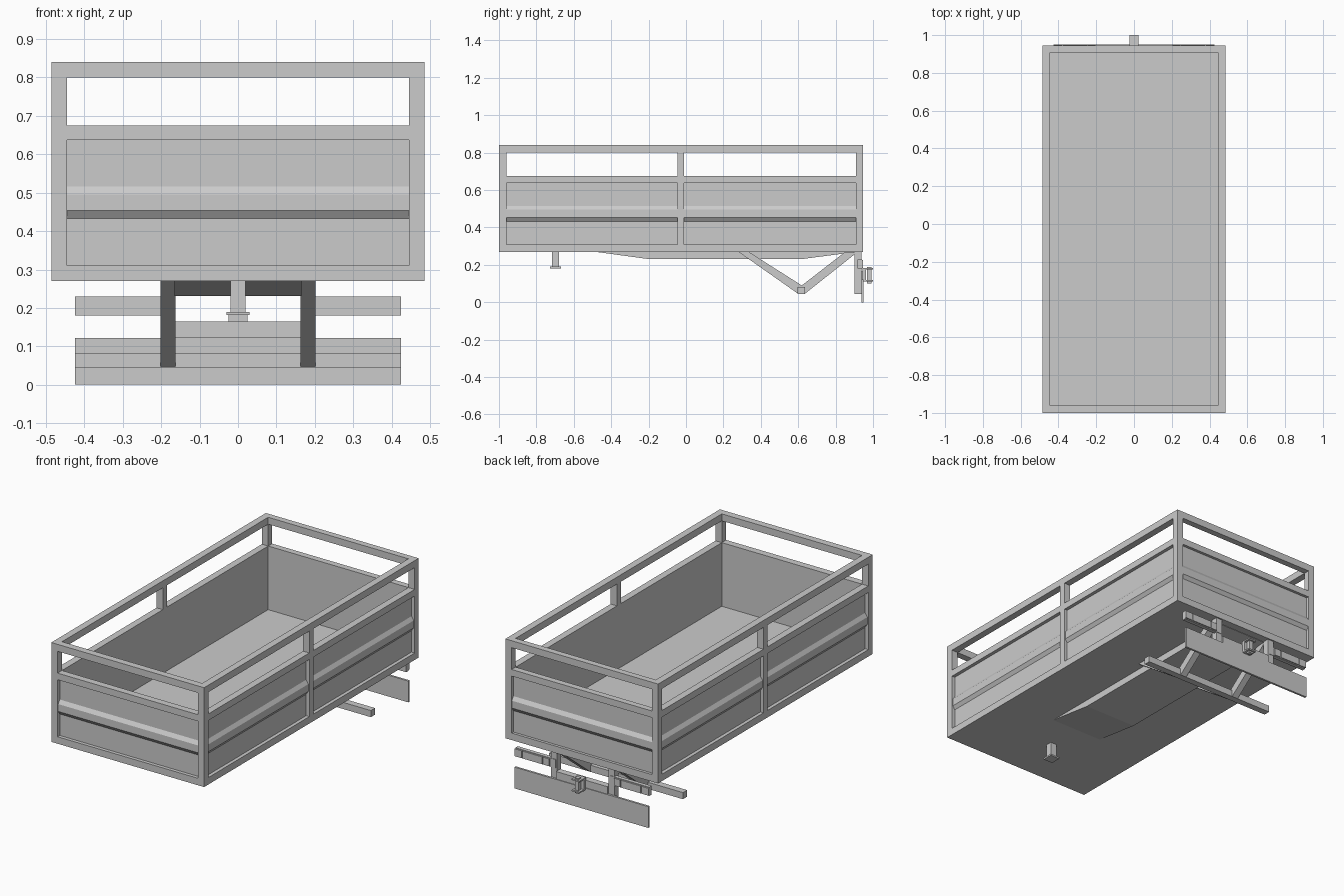
import bpy, bmesh
from mathutils import Vector

if "Cube" in bpy.data.objects:
    bpy.data.objects.remove(bpy.data.objects["Cube"])


def make(name, bm):
    bmesh.ops.recalc_face_normals(bm, faces=bm.faces)
    me = bpy.data.meshes.new(name)
    bm.to_mesh(me)
    bm.free()
    ob = bpy.data.objects.new(name, me)
    bpy.context.collection.objects.link(ob)
    return ob


def box(name, x0, x1, y0, y1, z0, z1):
    bm = bmesh.new()
    bmesh.ops.create_cube(bm, size=1)
    for v in bm.verts:
        v.co = ((x0 + x1) / 2 + v.co.x * (x1 - x0),
                (y0 + y1) / 2 + v.co.y * (y1 - y0),
                (z0 + z1) / 2 + v.co.z * (z1 - z0))
    return make(name, bm)


def prism(name, profile, vec):
    bm = bmesh.new()
    f = bm.faces.new([bm.verts.new(p) for p in profile])
    r = bmesh.ops.extrude_face_region(bm, geom=[f])
    vs = [g for g in r["geom"] if isinstance(g, bmesh.types.BMVert)]
    bmesh.ops.translate(bm, verts=vs, vec=Vector(vec))
    # keep the starting cap so the prism is closed
    if not f.is_valid:
        bm.faces.new([v for v in bm.verts if v not in vs])
    return make(name, bm)


X, Y0, Y1, T = 0.485, -1.0, 0.945, 0.04
XI, YI0, YI1 = X - T, Y0 + T, Y1 - 0.036

# Floor and frame
box("floor", -XI, XI, YI0, YI1, 0.27, 0.31)
for nm, z0, z1 in (("bottom_rail", 0.27, 0.31), ("middle_rail", 0.637, 0.675), ("top_rail", 0.8, 0.84)):
    for s in (-1, 1):
        a, b = sorted((s * X, s * XI))
        box(nm + "_side", a, b, YI0, YI1, z0, z1)
    box(nm + "_front", -X, X, Y0, YI0, z0, z1)
    box(nm + "_back", -X, X, YI1, Y1, z0, z1)
for s in (-1, 1):
    a, b = sorted((s * X, s * XI))
    for y0, y1 in ((Y0, YI0), (-0.046, -0.01), (YI1, Y1)):
        for z0, z1 in ((0.31, 0.637), (0.675, 0.8)):
            box("post", a, b, y0, y1, z0, z1)

# Recessed panels with an outward ridge
PROFILE = [(0, .31), (.02, .31), (.02, .433), (.034, .453),
           (.034, .495), (.02, .516), (.02, .637), (0, .637)]
for s in (-1, 1):
    for y0, y1 in ((YI0, -0.046), (-0.01, YI1)):
        prism("side_panel", [(s * (XI + d), y0, z) for d, z in PROFILE], (0, y1 - y0, 0))
prism("front_panel", [(-XI, YI0 - d, z) for d, z in PROFILE], (2 * XI, 0, 0))
prism("back_panel", [(-XI, YI1 + d, z) for d, z in PROFILE], (2 * XI, 0, 0))

# Chassis keel
prism("chassis", [(-0.165, y, z) for y, z in
                  ((-0.5, .272), (-0.2, .231), (0.62, .231), (0.9, .268), (0.9, .272))], (0.33, 0, 0))

# Side guard V struts, rear posts and lamps
for s in (-1, 1):
    x = -0.202 if s < 0 else 0.163
    prism("front_strut", [(x, 0.28, .27), (x, 0.335, .27), (x, 0.635, .08), (x, 0.635, .045), (x, 0.6, .045)],
          (0.039, 0, 0))
    prism("rear_strut", [(x, 0.9, .265), (x, 0.845, .265), (x, 0.6, .075), (x, 0.6, .045), (x, 0.635, .045),
                         (x, 0.9, .255)], (0.039, 0, 0))
    box("rear_post", x, x + 0.039, 0.9, 0.937, 0.045, 0.27)
    a, b = sorted((s * 0.17, s * 0.425))
    box("lamp_bar", a, b, 0.918, 0.94, 0.18, 0.23)
    for u, w in ((0.205, 0.245), (0.25, 0.375), (0.38, 0.425)):
        a, b = sorted((s * u, s * w))
        box("lamp_lens", a, b, 0.938, 0.947, 0.184, 0.226)

# Cross bar and rear plate
box("cross_bar", -0.425, 0.425, 0.597, 0.635, 0.045, 0.083)
box("rear_plate", -0.425, 0.425, 0.937, 0.949, 0.0, 0.122)
box("hitch_beam", -0.163, 0.163, 0.908, 0.945, 0.122, 0.165)

# Hitch jaws and pin
box("hitch_back", -0.025, 0.025, 0.943, 0.962, 0.11, 0.182)
for z in (0.11, 0.174):
    box("hitch_jaw", -0.025, 0.025, 0.955, 1.0, z, z + 0.008)
box("hitch_pin", -0.012, 0.012, 0.969, 0.991, 0.1, 0.188)

# Front support leg
box("support_leg", -0.02, 0.02, -0.717, -0.678, 0.19, 0.272)
box("support_foot", -0.03, 0.03, -0.728, -0.667, 0.181, 0.19)
